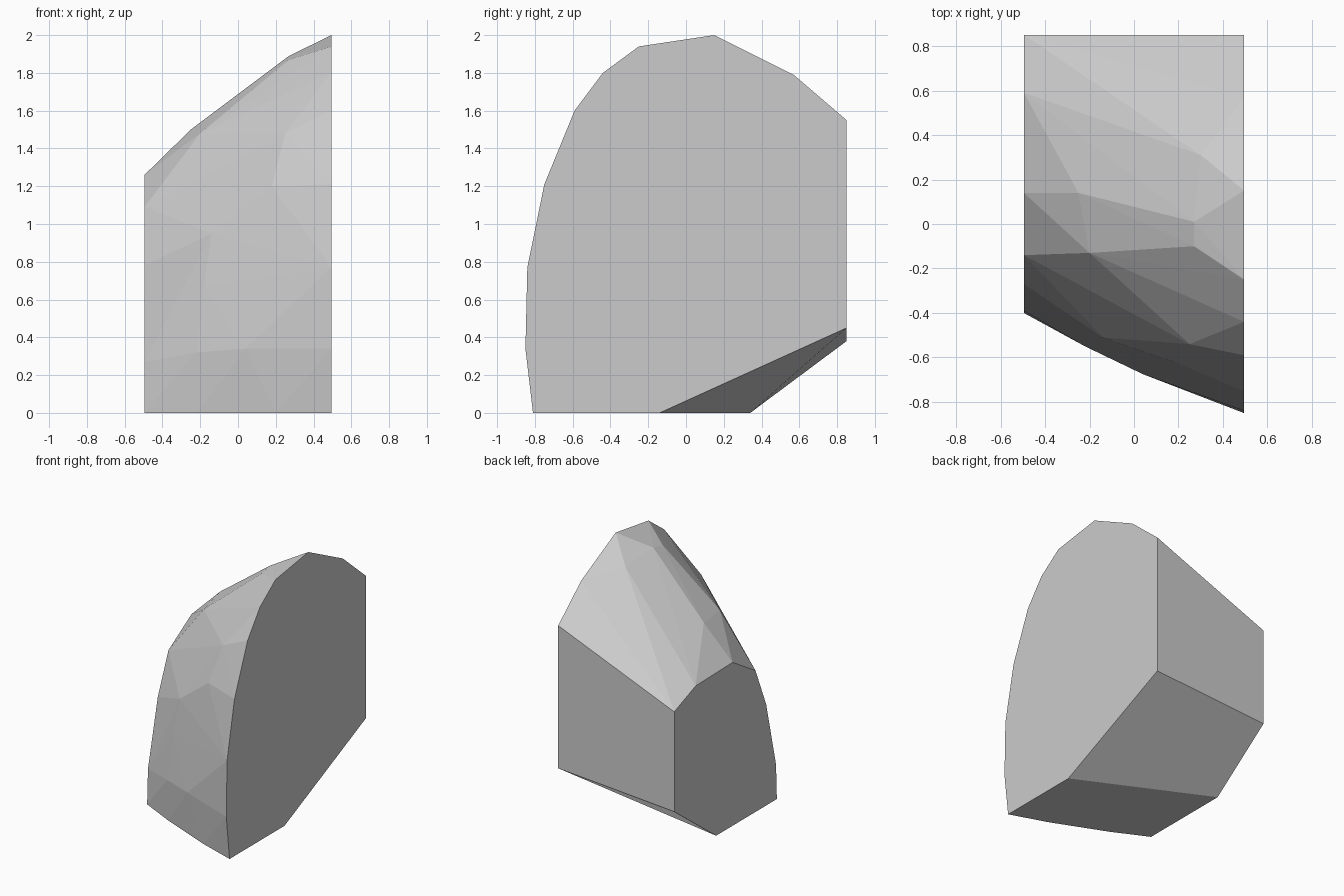
import bpy
import bmesh

cube = bpy.data.objects.get("Cube")
if cube:
    bpy.data.objects.remove(cube, do_unlink=True)

stone = bpy.data.materials.new("stone_grey")
stone.use_nodes = True
grey = (0.6, 0.6, 0.6, 1)
stone.diffuse_color = grey
stone.node_tree.nodes["Principled BSDF"].inputs["Base Color"].default_value = grey

HALF = 0.495

# Outlines (y, z) of the two flat side cuts
tall_side = [(-.81, 0), (-.85, .34), (-.84, .77), (-.75, 1.21), (-.59, 1.6),
             (-.44, 1.8), (-.25, 1.94), (.15, 2), (.57, 1.79), (.85, 1.55),
             (.85, .45), (-.14, 0)]
short_side = [(-.4, 0), (-.39, .27), (-.27, .78), (-.14, 1.09), (.14, 1.26),
              (.59, 1.25), (.85, 1.15), (.85, .38), (.34, 0)]

# Corners of the rough domed surface between the cuts
dome = [(-.22, .43, 1.47), (.3, .31, 1.85), (-.25, .14, 1.5), (.27, .01, 1.89),
        (.27, -.1, 1.87), (-.2, -.13, 1.48), (-.07, -.43, 1.2),
        (.25, -.54, 1.48), (-.14, -.51, .95), (.18, -.62, 1.2),
        (0, -.6, .79), (-.18, -.53, .67), (.04, -.675, .34),
        (-.22, -.55, .32), (-.22, -.535, 0), (.2, -.71, 0)]

points = [(HALF, y, z) for y, z in tall_side]
points += [(-HALF, y, z) for y, z in short_side]
points += dome

# Wrap the chunk and merge the flat cuts into single faces
bm = bmesh.new()
for p in points:
    bm.verts.new(p)
hull = bmesh.ops.convex_hull(bm, input=bm.verts[:])
unused = {v for v in hull["geom_interior"] + hull["geom_unused"]
          if isinstance(v, bmesh.types.BMVert)}
bmesh.ops.delete(bm, geom=list(unused), context="VERTS")
bmesh.ops.dissolve_limit(bm, angle_limit=0.01, verts=bm.verts[:], edges=bm.edges[:])

# Slanted underside cut becomes one face
bm.normal_update()
under = [f for f in bm.faces
         if -0.98 < f.normal.z < -0.3 and f.calc_center_median().y > 0]
if len(under) > 1:
    bmesh.ops.dissolve_faces(bm, faces=under)
bmesh.ops.recalc_face_normals(bm, faces=bm.faces[:])

mesh = bpy.data.meshes.new("rock_chunk")
bm.to_mesh(mesh)
bm.free()
mesh.materials.append(stone)
rock = bpy.data.objects.new("rock_chunk", mesh)
bpy.context.collection.objects.link(rock)
